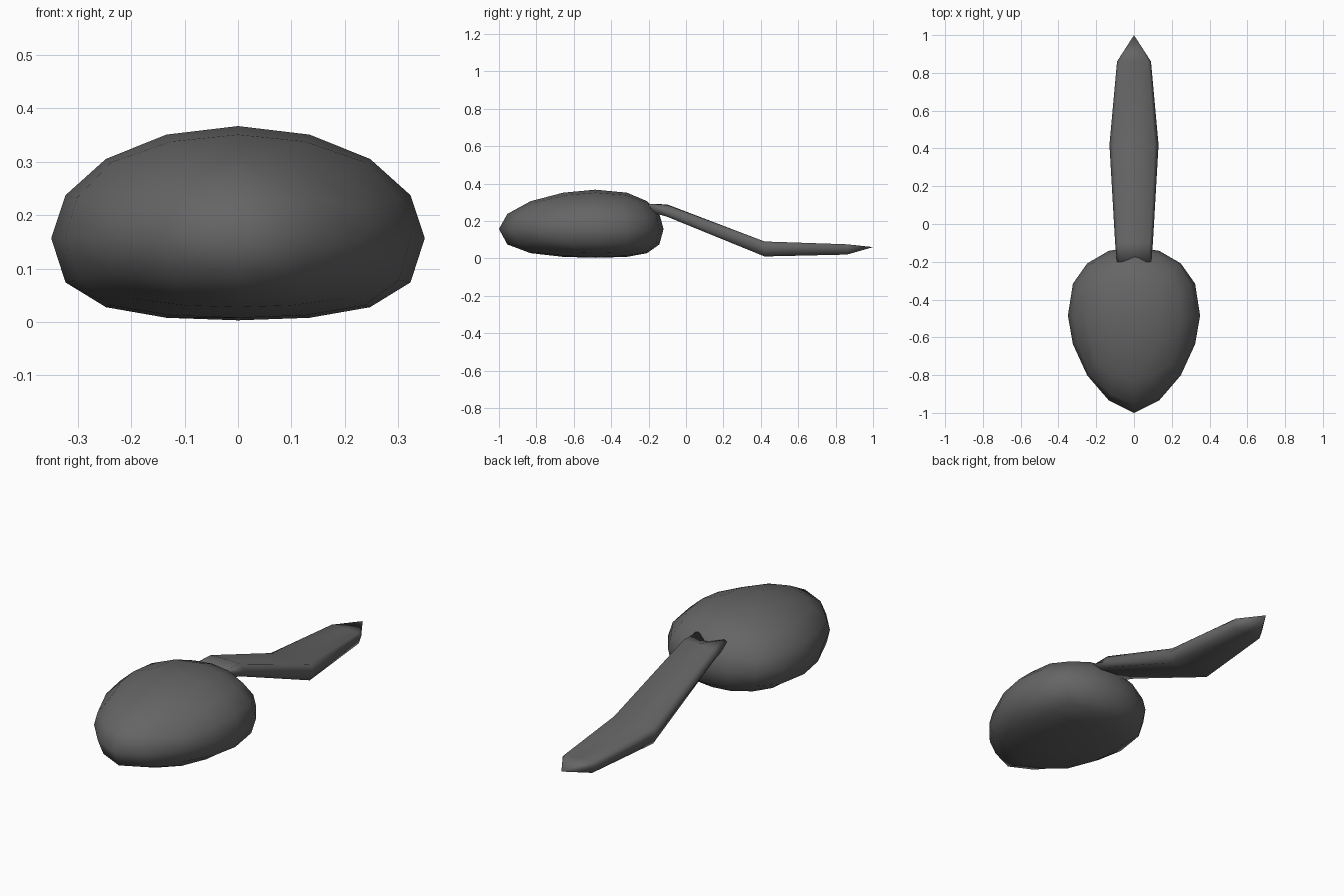
import bpy, bmesh, math

if "Cube" in bpy.data.objects:
    bpy.data.objects.remove(bpy.data.objects["Cube"])

grey = bpy.data.materials.new("dark_grey")
grey.diffuse_color = (0.13, 0.13, 0.13, 1)
grey.use_nodes = True
grey.node_tree.nodes["Principled BSDF"].inputs["Base Color"].default_value = grey.diffuse_color


def finish(bm, name):
    bmesh.ops.recalc_face_normals(bm, faces=bm.faces)
    for f in bm.faces:
        f.smooth = True
    mesh = bpy.data.meshes.new(name)
    bm.to_mesh(mesh)
    bm.free()
    mesh.materials.append(grey)
    ob = bpy.data.objects.new(name, mesh)
    bpy.context.collection.objects.link(ob)
    return ob


# Body: rounded cube, stretched to a point at the front and flattened below
bm = bmesh.new()
bmesh.ops.create_cube(bm, size=2)
bmesh.ops.subdivide_edges(bm, edges=bm.edges[:], cuts=3, use_grid_fill=True)
for v in bm.verts:
    s = v.co.copy()
    for i in range(3):
        s[i] = math.tan(s[i] * math.pi / 4)
    s.normalize()
    x, y, z = s
    if y < 0:
        y = -0.515 * (-y) ** 1.15 * (1 - 0.12 * abs(x))
    else:
        y = 0.365 * y ** 0.8
    if z < 0:
        t = min(1, -z)
        z = -0.154 * 0.5 * (t ** 0.7 + math.sin(t * math.pi / 2))
    else:
        z *= 0.21
    v.co = (0.35 * x, y - 0.485, z + 0.157)
finish(bm, "body")

# Tail: flat bevelled strip; each station is
# y, half width, top-edge z, top-middle z, side z, bottom z
stations = [
    (-0.20, 0.09, 0.292, 0.265, 0.285, 0.25),
    (-0.10, 0.10, 0.285, 0.288, 0.25, 0.222),
    (0.42, 0.13, 0.09, 0.09, 0.06, 0.01),
    (0.86, 0.09, 0.075, 0.075, 0.06, 0.02),
]
bm = bmesh.new()
rings = []
for y, w, zt, zc, zs, zb in stations:
    k = 0.84 * w
    section = [(-w, zs), (-k, zt), (0, zc), (k, zt), (w, zs), (k, zb), (0, zb), (-k, zb)]
    rings.append([bm.verts.new((x, y, z)) for x, z in section])
for a, b in zip(rings, rings[1:]):
    for i in range(8):
        j = (i + 1) % 8
        bm.faces.new((a[i], a[j], b[j], b[i]))
bm.faces.new(rings[0])
tip = bm.verts.new((0, 1.0, 0.06))
for i in range(8):
    bm.faces.new((rings[-1][i], rings[-1][(i + 1) % 8], tip))
finish(bm, "tail")
